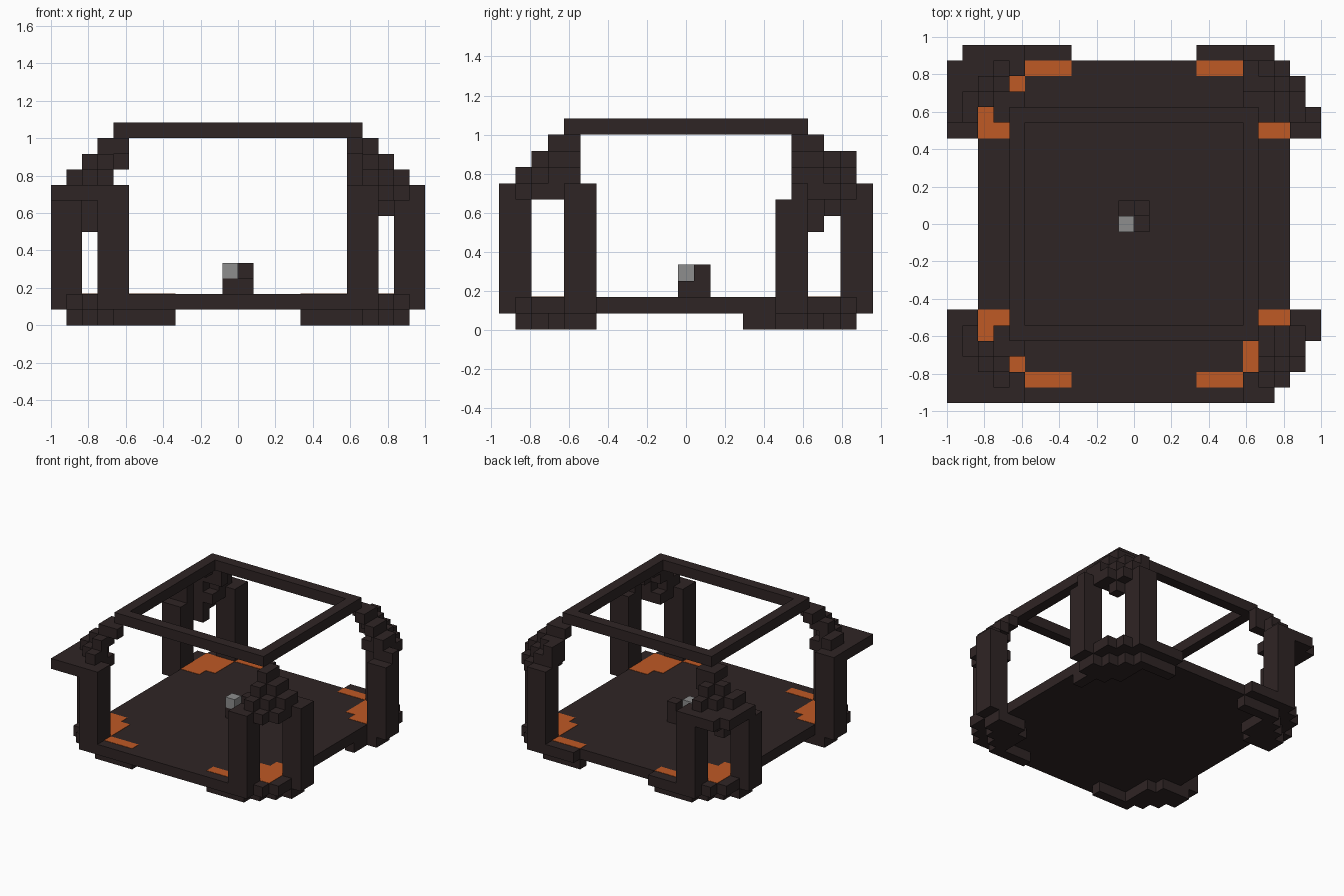
import bpy, bmesh

cube = bpy.data.objects.get("Cube")
if cube:
    bpy.data.objects.remove(cube, do_unlink=True)

S = 1 / 12          # size of one block
X, Y = 12, 11.5     # half widths in blocks


def material(name, rgb):
    m = bpy.data.materials.new(name)
    m.use_nodes = True
    m.diffuse_color = (*rgb, 1)
    m.node_tree.nodes["Principled BSDF"].inputs["Base Color"].default_value = (*rgb, 1)
    return m


DARK = material("dark charcoal", (0.028, 0.018, 0.018))
ORANGE = material("burnt orange", (0.52, 0.1, 0.018))
GREY = material("mid grey", (0.27, 0.27, 0.27))


def build(name, boxes, mat):
    """Join boxes given as x, x, y, y, z, z limits in blocks."""
    bm = bmesh.new()
    for box in boxes:
        lo = [min(box[i], box[i + 1]) for i in (0, 2, 4)]
        hi = [max(box[i], box[i + 1]) for i in (0, 2, 4)]
        for v in bmesh.ops.create_cube(bm, size=1)["verts"]:
            v.co = [(hi[i] if v.co[i] > 0 else lo[i]) * S for i in range(3)]
    mesh = bpy.data.meshes.new(name)
    bm.to_mesh(mesh)
    bm.free()
    mesh.materials.append(mat)
    ob = bpy.data.objects.new(name, mesh)
    bpy.context.collection.objects.link(ob)
    return ob


def corner(sx, sy, boxes):
    """Place boxes measured inward from one outer corner."""
    return [(sx * (X - a), sx * (X - b), sy * (Y - c), sy * (Y - d), e, f)
            for a, b, c, d, e, f in boxes]


# Floor slab with its front lip
build("floor", [(-10, 10, -10.5, 10.5, 1, 2), (-9, 9, -Y, -10.5, 1, 2)], DARK)

# Open roof frame
build("roof_frame", [(-8, 8, s * 6.5, s * 7.5, 12, 13) for s in (-1, 1)]
      + [(s * 7, s * 8, -6.5, 6.5, 12, 13) for s in (-1, 1)], DARK)

# Parts shared by every corner
pillars = [(3, 5, 0, 2, 1, 9), (0, 2, 4, 6, 1, 8), (0, 2, 4, 5, 8, 9)]
ledge = [(3, 8, 0, 1, 1, 2), (2, 3, 1, 2, 1, 2), (1, 2, 2, 6, 1, 2)]
footing = [(1, 2, 4, 6, 0, 1), (2, 3, 3, 6, 0, 1), (3, 4, 2, 6, 0, 1),
           (4, 5, 1, 5, 0, 1), (5, 8, 1, 2, 0, 1)]
arch = [(1, 2, 2, 4, 8, 9), (2, 3, 1, 4, 8, 9), (3, 4, 2, 4, 8, 9),
        (1, 2, 3, 5, 9, 10), (2, 3, 2, 4, 9, 10), (3, 4, 1, 3, 9, 10),
        (2, 3, 3, 4, 10, 11), (3, 4, 2, 4, 10, 11), (3, 4, 3, 5, 11, 12)]
inlay = [(2, 5, 2, 5, 2, 2.03), (2, 4, 5, 6, 2, 2.03), (5, 8, 1, 2, 2, 2.03)]

# Differences between the weathered corners
front_top = [(0, 2, 5, 6, 8, 9)]
inner_step = [(4, 5, 3, 4, 11, 12)]
side_step = [(2, 3, 4, 5, 10, 11)]
extras = {
    ("left", "front"): front_top + side_step,
    ("left", "back"): inner_step + side_step + [
        (4, 5, 1, 3, 9, 11), (2, 3, 2, 3, 7, 8), (2, 3, 5, 8, 0, 1)],
    ("right", "front"): front_top + inner_step + [(0, 4, 0, 4, 8, 9)],
    ("right", "back"): [(4, 5, 3, 4, 10, 12), (0, 2, 1, 4, 8, 9),
                        (1, 4, 0, 4, 8, 9), (2, 3, 3, 4, 6, 8),
                        (2, 3, 2, 3, 7, 8)],
}

for (side, end), extra in extras.items():
    sx = 1 if side == "left" else -1
    sy = -1 if end == "front" else 1
    tag = f"{end}_{side}"
    build(tag + "_pillars", corner(sx, sy, pillars), DARK)
    build(tag + "_base", corner(sx, sy, ledge + footing), DARK)
    build(tag + "_arch", corner(sx, sy, arch + extra), DARK)
    build(tag + "_floor_inlay", corner(sx, sy, inlay), ORANGE)

# Small pedestal in the middle with one grey block
build("pedestal", [(-1, 1, -0.5, 1.5, 2, 3), (0, 1, 0.5, 1.5, 3, 4)], DARK)
build("grey_block", [(-1, 0, -0.5, 0.5, 3, 4)], GREY)
